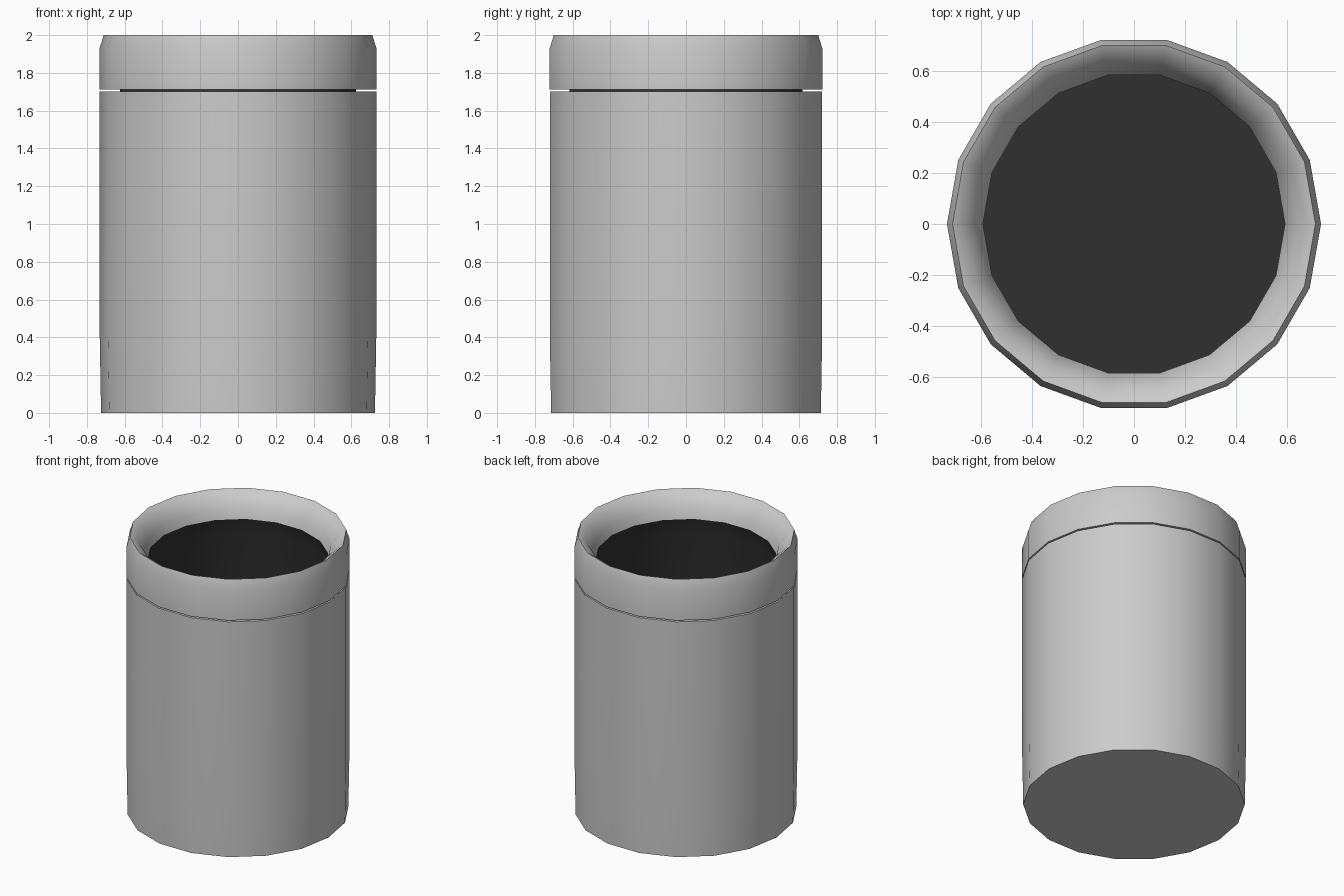
import bpy, bmesh, math

if "Cube" in bpy.data.objects:
    bpy.data.objects.remove(bpy.data.objects["Cube"])

SIDES = 18


def lathe(name, profile, angle=40, color=None):
    """Revolve (radius, z) points about z; radius 0 closes the surface with a cap."""
    bm = bmesh.new()
    rings = []
    cap = None
    for r, z in profile:
        if r == 0:
            cap = True
            continue
        rings.append([bm.verts.new((r * math.cos(2 * math.pi * i / SIDES),
                                    r * math.sin(2 * math.pi * i / SIDES), z))
                      for i in range(SIDES)])
    for a, b in zip(rings, rings[1:]):
        for i in range(SIDES):
            j = (i + 1) % SIDES
            bm.faces.new((a[i], a[j], b[j], b[i]))
    if cap:
        bm.faces.new(rings[0][::-1])
    mesh = bpy.data.meshes.new(name)
    bm.to_mesh(mesh)
    bm.free()
    obj = bpy.data.objects.new(name, mesh)
    bpy.context.collection.objects.link(obj)
    if color:
        mat = bpy.data.materials.new(name + "_material")
        mat.diffuse_color = color
        mat.use_nodes = True
        mat.node_tree.nodes["Principled BSDF"].inputs["Base Color"].default_value = mat.diffuse_color
        mesh.materials.append(mat)
    bpy.ops.object.select_all(action='DESELECT')
    obj.select_set(True)
    bpy.context.view_layer.objects.active = obj
    bpy.ops.object.shade_smooth_by_angle(angle=math.radians(angle))
    return obj


# Outer can: closed bottom, slight taper, flat shoulder under the gap
lathe("can_body", [(0, 0), (0.725, 0), (0.732, 0.4), (0.732, 1.702), (0.625, 1.702)])

# Lid ring: underside, outer band, rounded rim and funnel
lathe("lid_ring", [(0.625, 1.712), (0.733, 1.712), (0.733, 1.93), (0.711, 2.0),
                   (0.69, 1.99), (0.645, 1.95), (0.61, 1.89), (0.592, 1.83)], angle=75)

# Dark inner liner, facing inward (profile runs from the top down)
liner = lathe("inner_liner", [(0.592, 1.83), (0.625, 1.712), (0.625, 0.02)],
              color=(0.03, 0.03, 0.03, 1))
bm = bmesh.new()
bm.from_mesh(liner.data)
bm.verts.ensure_lookup_table()
bm.faces.new(bm.verts[2 * SIDES:3 * SIDES])
bm.to_mesh(liner.data)
bm.free()
